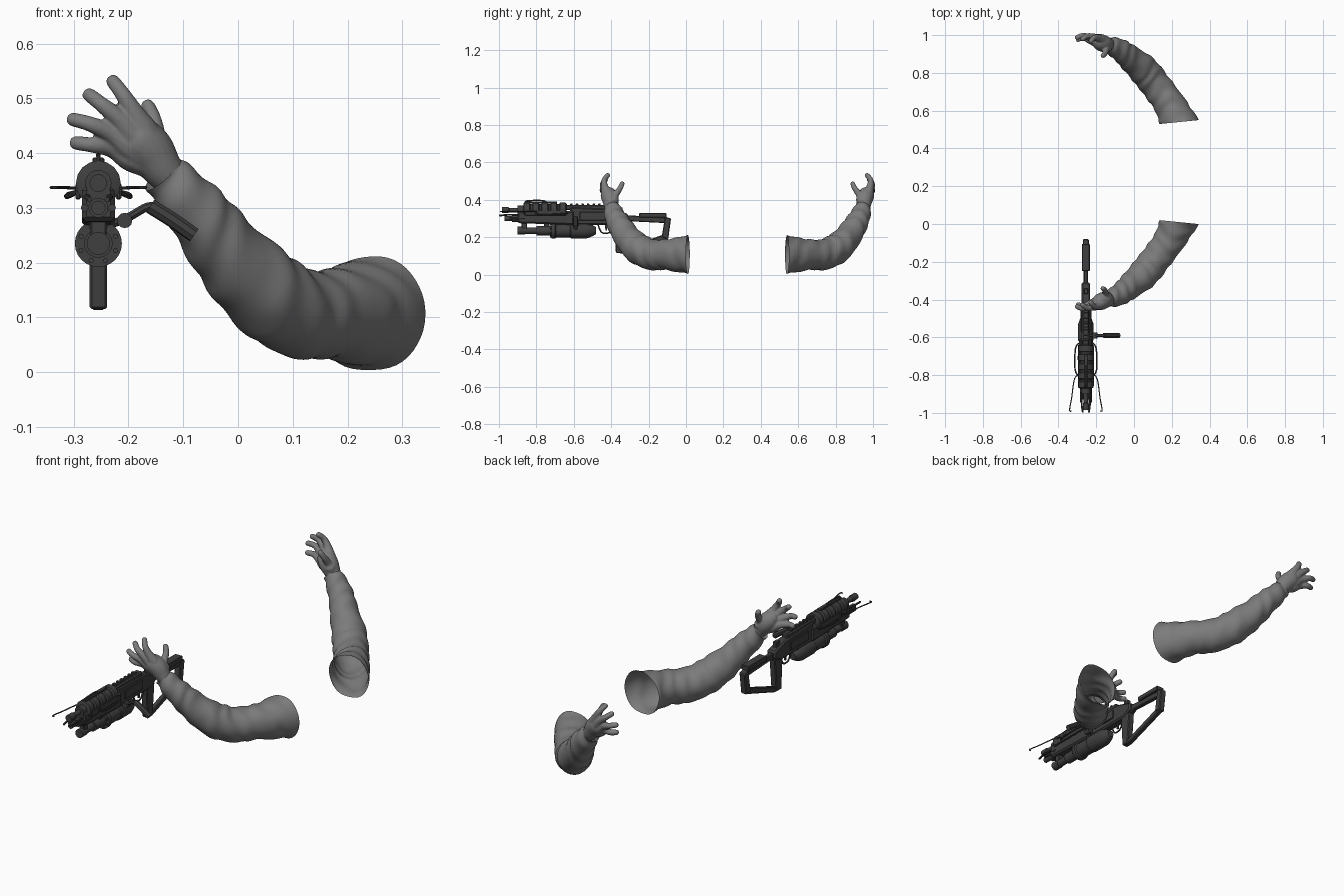
import bpy, bmesh, math
from mathutils import Vector, noise

cube = bpy.data.objects.get("Cube")
if cube:
    bpy.data.objects.remove(cube, do_unlink=True)


def material(name, v):
    m = bpy.data.materials.new(name)
    m.use_nodes = True
    m.diffuse_color = (v, v, v, 1)
    bsdf = next(n for n in m.node_tree.nodes if n.type == 'BSDF_PRINCIPLED')
    bsdf.inputs["Base Color"].default_value = (v, v, v, 1)
    return m


CLOTH = material("grey cloth", 0.2)
METAL = material("dark gunmetal", 0.05)


def finish(bm, name, mat, angle=35):
    bmesh.ops.recalc_face_normals(bm, faces=bm.faces)
    mesh = bpy.data.meshes.new(name)
    bm.to_mesh(mesh)
    bm.free()
    mesh.materials.append(mat)
    ob = bpy.data.objects.new(name, mesh)
    bpy.context.collection.objects.link(ob)
    for o in bpy.context.selected_objects:
        o.select_set(False)
    ob.select_set(True)
    bpy.context.view_layer.objects.active = ob
    bpy.ops.object.shade_smooth_by_angle(angle=math.radians(angle))
    return ob


def spline(keys, steps):
    """Catmull-Rom samples through keys of any width."""
    out = []
    for i in range(len(keys) - 1):
        a, b, c, d = (keys[max(0, min(len(keys) - 1, i + k))] for k in (-1, 0, 1, 2))
        for s in range(steps):
            t = s / steps
            out.append([0.5 * (2 * q + (r - p) * t + (2 * p - 5 * q + 4 * r - u) * t * t
                               + (3 * q - p - 3 * r + u) * t ** 3)
                        for p, q, r, u in zip(a, b, c, d)])
    return out + [list(keys[-1])]


def tube(bm, keys, sides=12, steps=5, caps=True, start=None, fold=0.0):
    """Loft rings along keys of x, y, z, radius."""
    pts = spline(keys, steps)
    rings, n = [], len(pts)
    for i, p in enumerate(pts):
        c = Vector(p[:3])
        t = (Vector(pts[min(i + 1, n - 1)][:3]) - Vector(pts[max(i - 1, 0)][:3])).normalized()
        if start:
            t = Vector(start).lerp(t, min(1, i / (n * 0.3))).normalized()
        u = t.cross(Vector((0.3, -0.2, 1))).normalized()
        v = t.cross(u)
        ring = []
        for k in range(sides):
            a = math.tau * k / sides
            d = u * math.cos(a) + v * math.sin(a)
            q = c + d * p[3]
            # creases run around the sleeve and drift along it
            w = noise.noise(q * 11) + 0.7 * math.sin(i * 0.85 + 3 * noise.noise(q * 9) + math.sin(a) * 2.5)
            ring.append(bm.verts.new(q + d * fold * w))
        rings.append(ring)
    for r, s in zip(rings, rings[1:]):
        for k in range(sides):
            j = (k + 1) % sides
            bm.faces.new((r[k], r[j], s[j], s[k]))
    if caps:
        bm.faces.new(rings[0])
        bm.faces.new(rings[-1])


def flip(bm):
    for v in bm.verts:
        v.co.y = 0.55 - v.co.y


# Arms: a creased hollow sleeve and an open hand, then a mirrored pair
SLEEVE = [(.24, .01, .108, .104), (.185, -.09, .106, .084), (.115, -.185, .108, .08),
          (.048, -.268, .148, .08), (-.025, -.332, .228, .067),
          (-.084, -.375, .302, .056), (-.137, -.397, .362, .041)]
DIGITS = {  # knuckle, middle joint and tip
    "little": [(-.23, -.42, .41), (-.268, -.435, .415), (-.299, -.425, .419)],
    "ring": [(-.23, -.435, .435), (-.27, -.448, .453), (-.304, -.436, .462)],
    "middle": [(-.215, -.44, .46), (-.248, -.445, .488), (-.274, -.428, .508)],
    "index": [(-.19, -.435, .473), (-.211, -.436, .508), (-.23, -.416, .533)],
    "thumb": [(-.148, -.378, .425), (-.154, -.352, .462), (-.166, -.34, .489)],
}
for side in ("front", "back"):
    bm = bmesh.new()
    tube(bm, SLEEVE, 48, 10, False, (-.1, -1, 0), .0038)
    if side == "back":
        flip(bm)
    finish(bm, side + "_sleeve", CLOTH, 60)

    bm = bmesh.new()
    wrist = Vector((-.137, -.4, .37))
    tube(bm, [(-.11, -.39, .34, .03), (*wrist, .037), (-.162, -.405, .405, .045),
              (-.19, -.418, .432, .041), (-.212, -.428, .445, .022)], 20)
    for joints in DIGITS.values():
        a, b, c = map(Vector, joints)
        end = c + (c - b).normalized() * .008
        tube(bm, [(*wrist, .024), (*wrist.lerp(a, .6), .029), (*a, .019), (*b, .0142),
                  (*c, .0122), (*end, .004)])
    if side == "back":
        flip(bm)
    hand = finish(bm, side + "_hand", CLOTH, 80)
    blend = hand.modifiers.new("blend", 'REMESH')
    blend.mode, blend.voxel_size, blend.use_smooth_shade = 'VOXEL', 0.0035, True
    soft = hand.modifiers.new("soften", 'SMOOTH')
    soft.factor, soft.iterations = 0.5, 4

# Rifle: everything is placed around its centre plane
GX = -.255


def lathe(name, z, profile, x=0.0, sides=20):
    """Turned part along y from (y, radius) pairs."""
    bm = bmesh.new()
    rings = [[bm.verts.new((GX + x + r * math.cos(math.tau * k / sides), y,
                            z + r * math.sin(math.tau * k / sides))) for k in range(sides)]
             for y, r in profile]
    for r, s in zip(rings, rings[1:]):
        for k in range(sides):
            bm.faces.new((r[k], r[k - 1], s[k - 1], s[k]))
    bm.faces.new(rings[0])
    bm.faces.new(rings[-1])
    return finish(bm, name, METAL)


def plate(name, outline, width, x=0.0, bevel=.004):
    """Side outline of (y, z) points extruded across x."""
    bm = bmesh.new()
    f = bm.faces.new([bm.verts.new((GX + x - width / 2, y, z)) for y, z in outline])
    new = bmesh.ops.extrude_face_region(bm, geom=[f])["geom"]
    for v in new:
        if isinstance(v, bmesh.types.BMVert):
            v.co.x += width
    bmesh.ops.bevel(bm, geom=bm.edges[:], offset=bevel, segments=1, affect='EDGES')
    return finish(bm, name, METAL, 20)


def block(name, y0, y1, z0, z1, width, x=0.0, bevel=.003):
    return plate(name, [(y0, z0), (y1, z0), (y1, z1), (y0, z1)], width, x, bevel)


def rod(name, pts, r, sides=8):
    bm = bmesh.new()
    tube(bm, [(*p, r) for p in pts], sides, 4)
    return finish(bm, name, METAL)


# Thumbhole stock, grip and trigger
plate("stock_top", [(-.36, .27), (-.3, .285), (-.1, .275), (-.1, .305), (-.36, .32)], .022)
block("cheek_rest", -.25, -.105, .305, .33, .042)
plate("butt_plate", [(-.13, .2), (-.095, .19), (-.08, .3), (-.112, .31)], .032)
plate("stock_lower_bar", [(-.37, .115), (-.33, .113), (-.095, .193), (-.11, .218), (-.33, .14)], .024)
plate("pistol_grip", [(-.375, .115), (-.335, .115), (-.32, .28), (-.385, .28)], .032)
rod("trigger_guard", [(GX, -.39, .26), (GX, -.41, .225), (GX, -.45, .225), (GX, -.47, .265)], .004)
plate("trigger", [(-.43, .235), (-.422, .235), (-.42, .27), (-.435, .27)], .008, 0, .001)

# Receiver and sights
plate("receiver", [(-.62, .265), (-.36, .265), (-.31, .29), (-.31, .325), (-.4, .352), (-.62, .362)], .046, 0, .007)
block("receiver_top", -.66, -.42, .345, .372, .036, 0, .006)
block("rear_sight", -.37, -.34, .325, .36, .022)
for s in (-1, 1):
    block("receiver_side_panel", -.57, -.43, .29, .335, .008, s * .025, .002)
    block("fore_side_panel", -.86, -.64, .315, .345, .01, s * .037)
    rod("side_cable", [(GX + s * .035, -.63, .33), (GX + s * .055, -.66, .325),
                       (GX + s * .057, -.77, .32), (GX + s * .035, -.81, .33)], .004)
    rod("whisker_arm", [(GX + s * .03, -.79, .335), (GX + s * .06, -.82, .337),
                        (GX + s * .075, -.92, .337), (GX + s * .086, -.985, .337),
                        (GX + s * .075, -.99, .337)], .003)

# Fore body with ribbed drum
plate("fore_body", [(-.9, .275), (-.6, .265), (-.6, .34), (-.9, .34)], .06, 0, .008)
ribs = []
for i in range(5):
    y = -.87 + i * .048
    ribs += [(y, .032), (y + .004, .041), (y + .034, .041), (y + .038, .032)]
lathe("ribbed_drum", .345, ribs, 0, 16)
block("top_rail", -.86, -.69, .381, .392, .022)
rod("carry_wire", [(GX, -.86, .38), (GX, -.85, .394), (GX, -.77, .396), (GX, -.74, .385)], .004)
for i in range(7):
    block("rail_tooth", -.65 + i * .03, -.636 + i * .03, .369, .379, .026, 0, .002)

# Barrels and muzzles
lathe("main_barrel", .345, [(-.985, .009), (-.985, .016), (-.95, .016), (-.945, .012),
                            (-.9, .012), (-.9, .024), (-.86, .024)])
lathe("lower_barrel", .3, [(-.97, .013), (-.93, .013), (-.93, .018), (-.86, .018)])
for s in (-1, 1):
    rod("muzzle_prong", [(GX + s * .018, -.88, .32), (GX + s * .022, -.95, .32),
                         (GX + s * .016, -.998, .315)], .005)
    lathe("side_tube", .3, [(-.945, .007), (-.86, .007)], s * .025, 10)

# Under-barrel launcher with bolted flange
lathe("launcher", .235, [(-.9, .014), (-.9, .021), (-.86, .021), (-.86, .018), (-.8, .018),
                         (-.8, .026), (-.72, .026), (-.72, .043), (-.7, .043), (-.695, .037),
                         (-.62, .037), (-.615, .041), (-.53, .041), (-.5, .03), (-.48, .018)], 0, 24)
for i in range(8):
    a = math.tau * (i + .5) / 8
    lathe("flange_bolt", .235 + .034 * math.sin(a), [(-.728, .005), (-.71, .005)], .034 * math.cos(a), 6)
for y in (-.88, -.76, -.53):
    block("launcher_bracket", y, y + .03, .235, .29, .03)

# Folding side handle
rod("handle_hinge", [(GX + .02, -.59, .27), (GX + .05, -.59, .28), (GX + .085, -.59, .3),
                     (GX + .1, -.59, .303)], .008)
lathe("hinge_knuckle", .277, [(-.606, .014), (-.574, .014)], .048, 12)
rod("side_handle", [(-.16, -.59, .303), (-.12, -.59, .278), (-.08, -.59, .25)], .014, 8)
